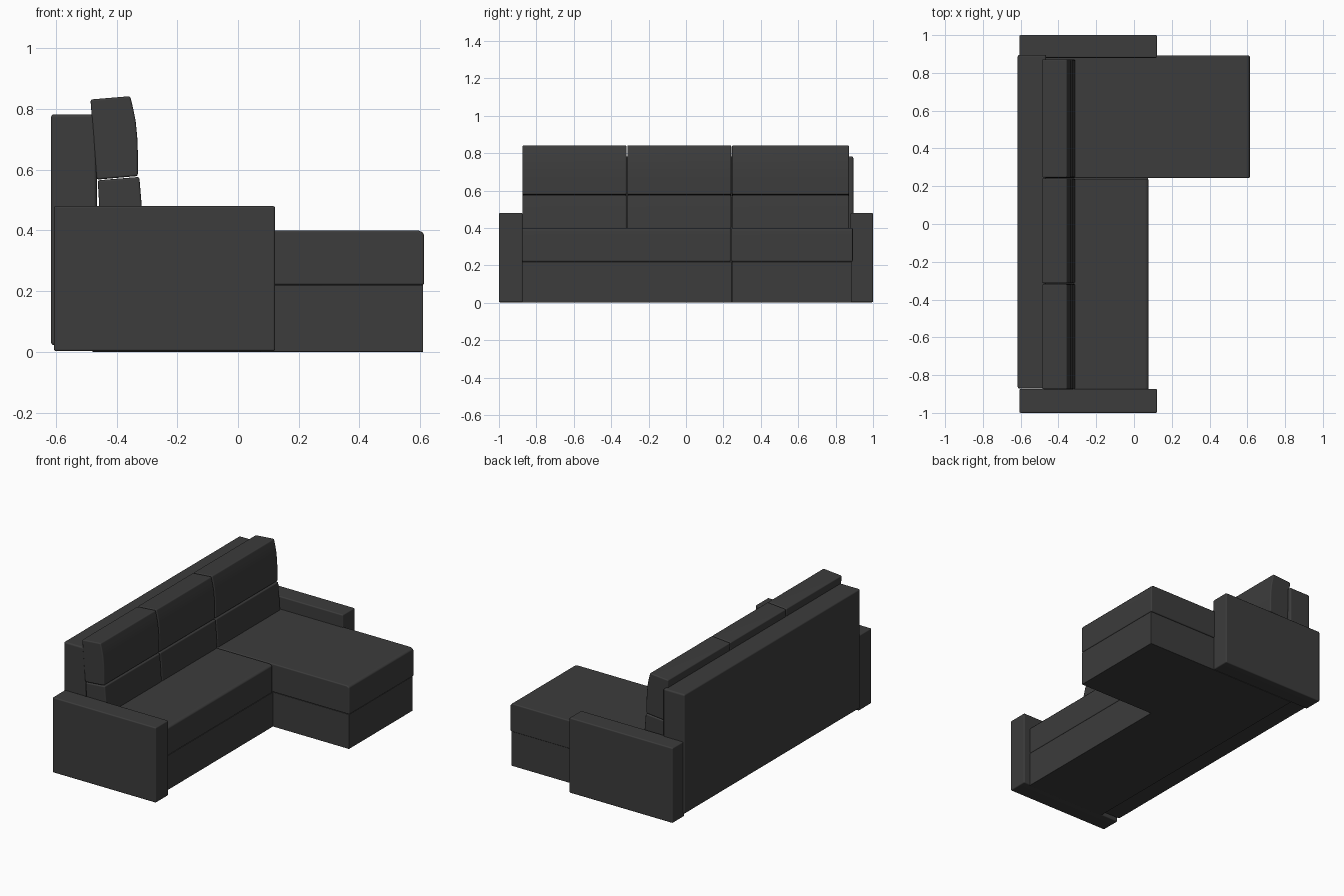
import bpy, bmesh, math
from mathutils import Vector

if "Cube" in bpy.data.objects:
    bpy.data.objects.remove(bpy.data.objects["Cube"])

fabric = bpy.data.materials.new("dark_fabric")
fabric.diffuse_color = (0.045, 0.045, 0.045, 1)
fabric.use_nodes = True
fabric.node_tree.nodes["Principled BSDF"].inputs["Base Color"].default_value = fabric.diffuse_color


def prism(name, profile, lo, hi, axis="y", bevel=0.007):
    """Extrude an (x, z) profile along y, or an (x, y) profile along z, with rounded edges."""
    bm = bmesh.new()
    place = (lambda a, b: (a, lo, b)) if axis == "y" else (lambda a, b: (a, b, lo))
    face = bm.faces.new([bm.verts.new(place(a, b)) for a, b in profile])
    ext = bmesh.ops.extrude_face_region(bm, geom=[face])
    step = Vector((0, hi - lo, 0)) if axis == "y" else Vector((0, 0, hi - lo))
    bmesh.ops.translate(bm, vec=step, verts=[v for v in ext["geom"] if isinstance(v, bmesh.types.BMVert)])
    bmesh.ops.recalc_face_normals(bm, faces=bm.faces)
    if bevel:
        edges = [e for e in bm.edges if e.calc_face_angle(0) > math.radians(40)]
        bmesh.ops.bevel(bm, geom=edges, offset=bevel, segments=3, profile=0.5,
                        affect="EDGES", clamp_overlap=True)
    me = bpy.data.meshes.new(name)
    bm.to_mesh(me)
    bm.free()
    me.materials.append(fabric)
    ob = bpy.data.objects.new(name, me)
    bpy.context.collection.objects.link(ob)
    bpy.ops.object.select_all(action="DESELECT")
    ob.select_set(True)
    bpy.context.view_layer.objects.active = ob
    bpy.ops.object.shade_smooth_by_angle(angle=math.radians(38))
    ob.modifiers.new("weighted", "WEIGHTED_NORMAL").keep_sharp = True
    return ob


def rect(a0, a1, b0, b1):
    return [(a0, b0), (a1, b0), (a1, b1), (a0, b1)]


# L-shaped base
prism("base", [(-0.48, -0.88), (0.075, -0.88), (0.075, 0.245), (0.61, 0.245),
               (0.61, 0.885), (-0.48, 0.885)], 0.0, 0.22, axis="z", bevel=0.002)

# Armrests
prism("left_armrest", rect(-0.606, 0.122, 0.002, 0.48), -1.0, -0.873)
prism("right_armrest", rect(-0.606, 0.122, 0.002, 0.48), 0.88, 1.0)

# Backrest panel
prism("backrest", rect(-0.616, -0.465, 0.022, 0.782), -0.872, 0.895, bevel=0.01)


# Seat cushions with softened front edge
def seat_profile(front):
    return [(-0.47, 0.22), (front, 0.22), (front, 0.385), (front - 0.006, 0.394),
            (front - 0.02, 0.40), (-0.47, 0.40)]


prism("seat_cushion", seat_profile(0.077), -0.876, 0.239)
prism("chaise_cushion", seat_profile(0.613), 0.243, 0.892)

# Back cushions: lumbar roll below, bulged pillow above
lower = [(-0.452, 0.395), (-0.312, 0.395), (-0.317, 0.48), (-0.325, 0.576), (-0.462, 0.565)]
upper = [(-0.465, 0.567), (-0.33, 0.579), (-0.33, 0.66), (-0.332, 0.71), (-0.337, 0.76),
         (-0.345, 0.80), (-0.355, 0.842), (-0.486, 0.831)]
for i, (y0, y1) in enumerate([(-0.875, -0.318), (-0.314, 0.242), (0.246, 0.872)]):
    prism(f"lumbar_cushion_{i + 1}", lower, y0, y1)
    prism(f"back_cushion_{i + 1}", upper, y0, y1)
